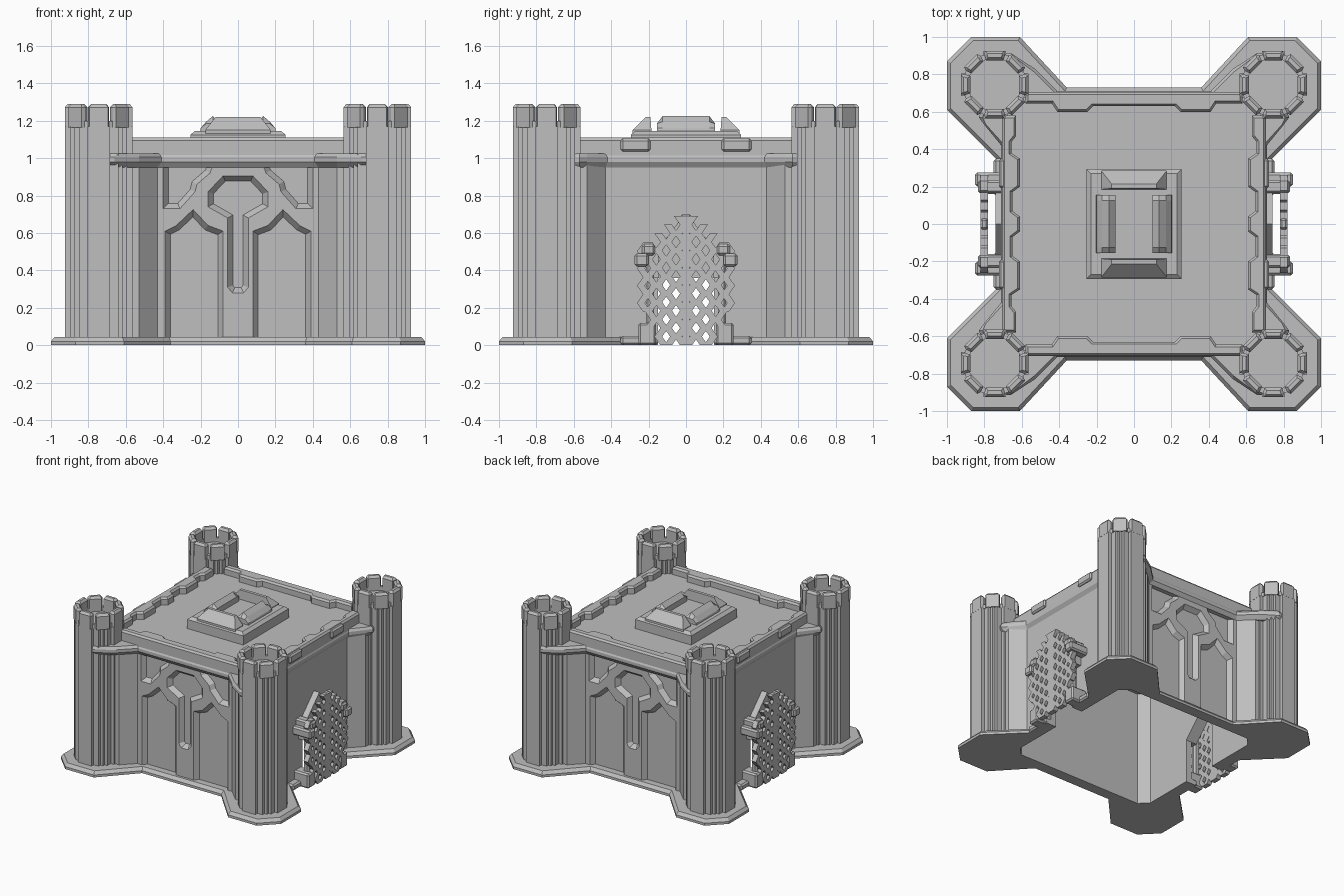
import bpy, bmesh, math
from mathutils import Matrix, Vector

if "Cube" in bpy.data.objects:
    bpy.data.objects.remove(bpy.data.objects["Cube"])

stone = bpy.data.materials.new("grey stone")
stone.diffuse_color = (0.52, 0.52, 0.52, 1)
stone.use_nodes = True
stone.node_tree.nodes["Principled BSDF"].inputs["Base Color"].default_value = stone.diffuse_color


def finish(name, bm):
    bmesh.ops.recalc_face_normals(bm, faces=bm.faces[:])
    me = bpy.data.meshes.new(name)
    bm.to_mesh(me)
    bm.free()
    me.materials.append(stone)
    ob = bpy.data.objects.new(name, me)
    bpy.context.collection.objects.link(ob)
    return ob


def loft(name, rings):
    """Skin closed rings of 3D points and cap both ends."""
    bm = bmesh.new()
    vs = [[bm.verts.new(p) for p in r] for r in rings]
    n = len(vs[0])
    for a, b in zip(vs, vs[1:]):
        for i in range(n):
            j = (i + 1) % n
            bm.faces.new((a[i], a[j], b[j], b[i]))
    bm.faces.new(vs[0][::-1])
    bm.faces.new(vs[-1])
    return finish(name, bm)


def flat(pts, z):
    return [(x, y, z) for x, y in pts]


def inset(pts, d):
    """Mitred inward offset of a polygon."""
    area = sum(p[0] * q[1] - q[0] * p[1] for p, q in zip(pts, pts[1:] + pts[:1]))
    s = 1 if area > 0 else -1
    out = []
    for i in range(len(pts)):
        a, b, c = Vector(pts[i - 1]), Vector(pts[i]), Vector(pts[(i + 1) % len(pts)])
        e, f = (b - a).normalized(), (c - b).normalized()
        n1, n2 = Vector((-e.y, e.x)) * s, Vector((-f.y, f.x)) * s
        out.append(tuple(b + (n1 + n2) * (d / (1 + n1.dot(n2)))))
    return out


def box(name, lo, hi, bevel=0.012):
    bm = bmesh.new()
    size = Vector(hi) - Vector(lo)
    mid = (Vector(hi) + Vector(lo)) / 2
    bmesh.ops.create_cube(bm, size=1, matrix=Matrix.Translation(mid) @ Matrix.Diagonal((*size, 1)))
    if bevel:
        bmesh.ops.bevel(bm, geom=bm.edges[:], offset=bevel, segments=1, affect='EDGES')
    return finish(name, bm)


def turned(ob, quarter=2):
    """Copy turned about the centre of the castle."""
    c = ob.copy()
    c.data = ob.data.copy()
    c.data.transform(Matrix.Rotation(quarter * math.pi / 2, 4, 'Z'))
    bpy.context.collection.objects.link(c)
    return c


def cut(ob, cutters):
    for c in cutters:
        m = ob.modifiers.new("cut", 'BOOLEAN')
        m.operation, m.solver, m.object = 'DIFFERENCE', 'EXACT', c
    bpy.context.view_layer.update()
    me = bpy.data.meshes.new_from_object(ob.evaluated_get(bpy.context.evaluated_depsgraph_get()))
    ob.modifiers.clear()
    ob.data = me


def four(corner):
    """Mirror the front right corner outline to all four corners."""
    half = corner + [(x, -y) for x, y in corner[::-1]]
    return half + [(-x, y) for x, y in half[::-1]]


def mirror_x(pts):
    return [(-x, z) for x, z in pts][::-1]


# Cutters: hollow room, gate passage, front wall recesses
room_pts = four([(.57, -.64), (.64, -.57)])
room = loft("room_cutter", [flat(room_pts, -.1), flat(room_pts, .99)])
arch = [(-.15, -.1), (.15, -.1), (.15, .36), (0, .52), (-.15, .36)]
gate = loft("gate_cutter", [[(x, y, z) for y, z in arch] for x in (-1.2, 1.2)])
side_panel = [(.08, .0), (.39, .0), (.39, .61), (.33, .64), (.24, .725), (.16, .64), (.08, .61)]
spandrel = [(.40, 1.0), (.12, 1.0), (.15, .92), (.22, .86), (.23, .82), (.31, .73), (.40, .73)]
key_half = [(.03, .28), (.055, .31), (.055, .68), (.16, .74), (.16, .82), (.08, .905)]
keyhole = key_half + mirror_x(key_half)
recesses = []
for pts in (side_panel, mirror_x(side_panel), spandrel, mirror_x(spandrel), keyhole):
    deep = inset(pts, .028)
    c = loft("recess_cutter", [[(x, y, z) for x, z in p]
                               for y, p in ((-.75, pts), (-.69, pts), (-.655, deep))])
    recesses += [c, turned(c)]

# Base flange
base_pts = four([(.36, -.73), (.61, -1), (.87, -1), (1, -.87), (1, -.61), (.73, -.34)])
base = loft("base", [flat(base_pts, 0), flat(base_pts, .02), flat(inset(base_pts, .02), .045)])
cut(base, [room, gate])

# Walls with flared corners
wall_pts = four([(.43, -.69), (.53, -.79), (.63, -.79), (.75, -.75),
                 (.79, -.63), (.79, -.53), (.69, -.43)])
walls = loft("walls", [flat(wall_pts, .02), flat(wall_pts, .97)])
cut(walls, [room, gate] + recesses)

# Cornice ledge and roof deck, the ledge wraps the tower fronts
big = four([(.41, -.712), (.53, -.83), (.66, -.915), (.69, -.915),
            (.83, -.57), (.80, -.53), (.71, -.42)])
top = four([(.42, -.70), (.53, -.81), (.65, -.90), (.69, -.90),
            (.81, -.57), (.79, -.53), (.70, -.43)])
low = four([(.43, -.69), (.53, -.79), (.65, -.88), (.69, -.88),
            (.80, -.57), (.78, -.53), (.69, -.43)])
loft("cornice", [flat(low, .95), flat(big, .98), flat(big, 1.005), flat(top, 1.025)])
box("roof", (-.68, -.68, .99), (.68, .68, 1.05), 0)


# Corner towers with stepped shaft, floor and merlons
CENTRE = .745


def around(k, apothem, side):
    a = k * math.pi / 4
    return (CENTRE + apothem * math.cos(a) - side * math.sin(a),
            -CENTRE + apothem * math.sin(a) + side * math.cos(a))


steps = [(.18, -.06), (.18, .06), (.152, .06), (.152, .105), (.128, .105),
         (.128, .128), (.105, .128), (.105, .152), (.06, .152)]
shaft = [around(2 * q, a, s) for q in range(4) for a, s in steps]
parts = [loft("tower", [flat(shaft, .01), flat(shaft, 1.17)])]
for k in range(8):
    foot = [around(k, a, s) for a, s in ((.13, -.046), (.16, -.056), (.181, -.05),
                                        (.181, .05), (.16, .056), (.13, .046))]
    parts.append(loft("merlon", [flat(foot, 1.165), flat(foot, 1.272), flat(inset(foot, .015), 1.29)]))
    # low curtain closing the gap between merlons
    gap = [around(k + .5, a, s) for a, s in ((.14, -.035), (.170, -.035), (.170, .035), (.14, .035))]
    parts.append(loft("crown_gap", [flat(gap, 1.165), flat(gap, 1.20)]))
for p in parts:
    for q in (1, 2, 3):
        turned(p, q)


# Parapets whose inner face steps in and out, outline points are (along, inward)
def parapet(name, pts, side):
    pts = pts + mirror_x(pts)
    if side:
        pts = [(-b, a) for a, b in pts]
    turned(loft(name, [flat(pts, 1.0), flat(pts, 1.095), flat(inset(pts, .012), 1.11)]))


parapet("front_parapet", [(0, -.705), (.58, -.705), (.58, -.645), (.44, -.645), (.41, -.60),
                          (.25, -.60), (.22, -.63), (.01, -.63)], False)
parapet("side_parapet", [(0, -.705), (.58, -.705), (.58, -.63), (.47, -.63), (.44, -.655),
                         (.38, -.655), (.35, -.61), (.20, -.61), (.17, -.65), (.07, -.65),
                         (.04, -.61), (.01, -.61)], True)
for s in (-1, 1):
    a, b = sorted((s * .19, s * .35))
    turned(box("side_parapet_block", (.65, a, 1.035), (.722, b, 1.105)))

# Roof ornament: stepped slab with a raised frame
slab = [(-.255, -.295), (.255, -.295), (.255, .295), (-.255, .295)]
loft("roof_slab", [flat(slab, 1.04), flat(slab, 1.125), flat(inset(slab, .025), 1.145)])
for s in (-1, 1):
    prof = [(.10, 1.13), (.205, 1.13), (.20, 1.16), (.17, 1.195), (.135, 1.225), (.10, 1.19)]
    loft("roof_frame_side", [[(s * x, y, z if w else min(z, 1.185)) for x, z in prof]
                             for y, w in ((-.155, 0), (-.125, 1), (.125, 1), (.155, 0))])
    foot = [(-.175, s * .185), (.175, s * .185), (.175, s * .285), (-.175, s * .285)]
    peak = [(-.12, s * .19), (.12, s * .19), (.12, s * .215), (-.12, s * .215)]
    loft("roof_frame_end", [flat(foot, 1.13), flat(foot, 1.15), flat(peak, 1.22)])


# Gate lattice: mirrored zigzag strips that leave diamond holes
def zigzag(y, phase, z0, z1):
    n = round((z1 - z0) / .046)
    line = [(y + .016 * (1 if (i + phase) % 2 else -1), z0 + i * .046) for i in range(n + 1)]
    pts = [(a - .021, z) for a, z in line] + [(a + .021, z) for a, z in line[::-1]]
    return loft("gate_lattice", [[(x, a, z) for a, z in pts] for x in (.78, .82)])


gates = [box("gate_centre_bar", (.78, -.03, .0), (.82, .03, .70), .01)]
# thin backing that closes the pointed top of the lattice
back = [(-.15, .36), (.15, .36), (.15, .50), (.04, .66), (-.04, .66), (-.15, .50)]
gates.append(loft("gate_backing", [[(x, y, z) for y, z in back] for x in (.784, .793)]))
# raised moulding around the pointed opening
rim = [(-.2, .36), (-.15, .36), (0, .52), (.15, .36), (.2, .36), (.2, .48), (0, .68), (-.2, .48)]
gates.append(loft("gate_moulding", [[(x, y, z) for y, z in rim] for x in (.68, .74)]))
for s in (-1, 1):
    for i, (y, z0, z1) in enumerate(((.027, 0, .69), (.08, 0, .645), (.132, 0, .60),
                                     (.184, .09, .55), (.225, .18, .55))):
        gates.append(zigzag(s * y, i + (s < 0), z0, z1))
    for name, y0, y1, x0, x1, z0, z1 in (
            ("gate_foot", .16, .255, .68, .82, 0, .12),
            ("gate_step", .15, .35, .68, .75, 0, .05),
            ("gate_post", .17, .215, .74, .79, .10, .46),
            ("gate_capital", .20, .275, .68, .85, .42, .49),
            ("gate_shoulder", .165, .235, .68, .835, .48, .54)):
        a, b = sorted((s * y0, s * y1))
        gates.append(box(name, (x0, a, z0), (x1, b, z1)))
for g in gates:
    turned(g)

for c in [room, gate] + recesses:
    bpy.data.objects.remove(c)
